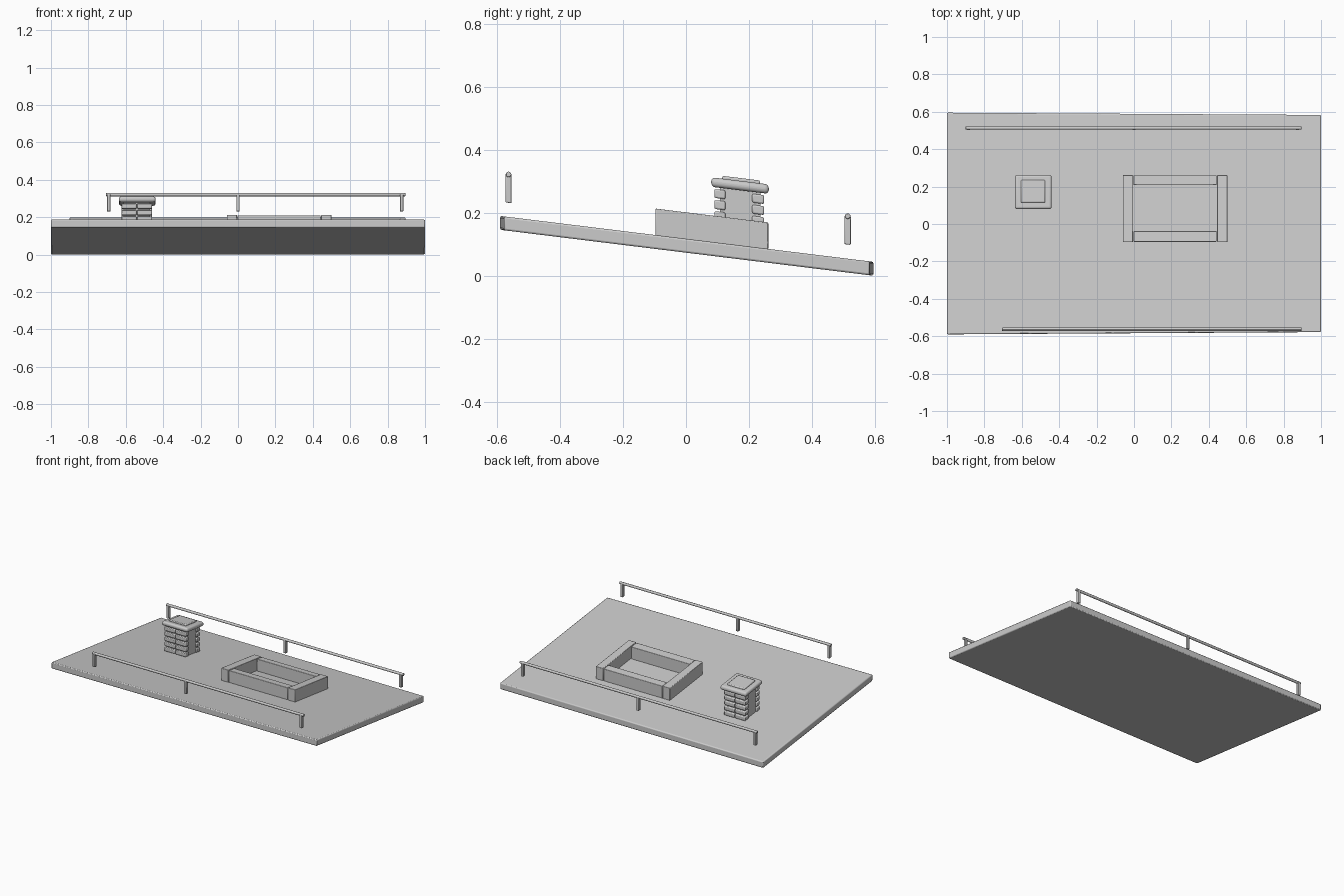
import bpy
import bmesh
from mathutils import Vector

cube = bpy.data.objects.get("Cube")
if cube:
    bpy.data.objects.remove(cube, do_unlink=True)

SLOPE = -0.123
ROOF_Z = 0.117

grey = bpy.data.materials.new("plain_grey")
grey.use_nodes = True
grey.diffuse_color = (0.6, 0.6, 0.6, 1)
grey.node_tree.nodes["Principled BSDF"].inputs["Base Color"].default_value = (0.6, 0.6, 0.6, 1)


def roof(y):
    return ROOF_Z + SLOPE * y


def finish(name, bm, bevel=0, segments=2):
    """Turn a bmesh into an object with optional rounded edges."""
    mesh = bpy.data.meshes.new(name)
    bmesh.ops.recalc_face_normals(bm, faces=bm.faces)
    bm.to_mesh(mesh)
    bm.free()
    mesh.materials.append(grey)
    obj = bpy.data.objects.new(name, mesh)
    bpy.context.collection.objects.link(obj)
    if bevel:
        mod = obj.modifiers.new("Rounded edges", "BEVEL")
        mod.width = bevel
        mod.segments = segments
    bpy.ops.object.select_all(action="DESELECT")
    obj.select_set(True)
    bpy.context.view_layer.objects.active = obj
    bpy.ops.object.shade_smooth_by_angle()
    return obj


def roof_box(name, xs, ys, hs, bevel=0, segments=2, taper=0):
    """Box whose top and bottom follow the roof pitch; hs is height above it."""
    bm = bmesh.new()
    bmesh.ops.create_cube(bm, size=1)
    for v in bm.verts:
        x, y, h = (r[0] if c < 0 else r[1] for c, r in zip(v.co, (xs, ys, hs)))
        if taper and x > 0:
            y -= taper if y > 0 else -taper
        v.co = Vector((x, y, roof(y) + h))
    return finish(name, bm, bevel, segments)


# Sloping roof slab
roof_box("roof_slab", (-1, 1), (-0.59, 0.595), (-0.044, 0), 0.006, taper=0.012)

# Skylight curb made of four boards
for side, xs in (("right", (-0.06, -0.005)), ("left", (0.445, 0.5))):
    roof_box(f"curb_{side}_board", xs, (-0.097, 0.261), (-0.002, 0.084), 0.003)
for side, ys in (("front", (-0.095, -0.038)), ("back", (0.208, 0.26))):
    roof_box(f"curb_{side}_board", (-0.002, 0.442), ys, (-0.002, 0.082), 0.003)

# Chimney stack, brick courses and cap
roof_box("chimney_stack", (-0.612, -0.47), (0.108, 0.236), (-0.002, 0.18))
for side, ys in (("front", (0.09, 0.125)), ("back", (0.21, 0.248))):
    for row in range(5):
        h = 0.015 + 0.035 * row
        for col, xs in (("right", (-0.622, -0.543)), ("left", (-0.539, -0.46))):
            roof_box(f"{side}_brick_{col}_{row + 1}", xs, ys, (h - 0.014, h + 0.014), 0.005)
roof_box("chimney_cap", (-0.637, -0.44), (0.08, 0.263), (0.175, 0.205), 0.013, 4)
roof_box("chimney_cap_plate", (-0.605, -0.475), (0.115, 0.235), (0.2, 0.214), 0.005)


# Guard rails standing along the front and back edges
def guard_rail(side, y, x0, x1):
    bm = bmesh.new()
    bmesh.ops.create_cone(bm, cap_ends=True, segments=12, radius1=0.009,
                          radius2=0.009, depth=x1 - x0)
    for v in bm.verts:
        v.co = Vector(((x0 + x1) / 2 + v.co.z, y + v.co.x, roof(y) + 0.135 + v.co.y))
    finish(f"{side}_rail_bar", bm, 0.003)
    for i, x in enumerate((x0 + 0.014, 0, x1 - 0.02)):
        roof_box(f"{side}_rail_post_{i + 1}", (x - 0.009, x + 0.009),
                 (y - 0.01, y + 0.01), (0.045, 0.136), 0.003)


guard_rail("front", -0.563, -0.705, 0.895)
guard_rail("back", 0.513, -0.9, 0.895)
